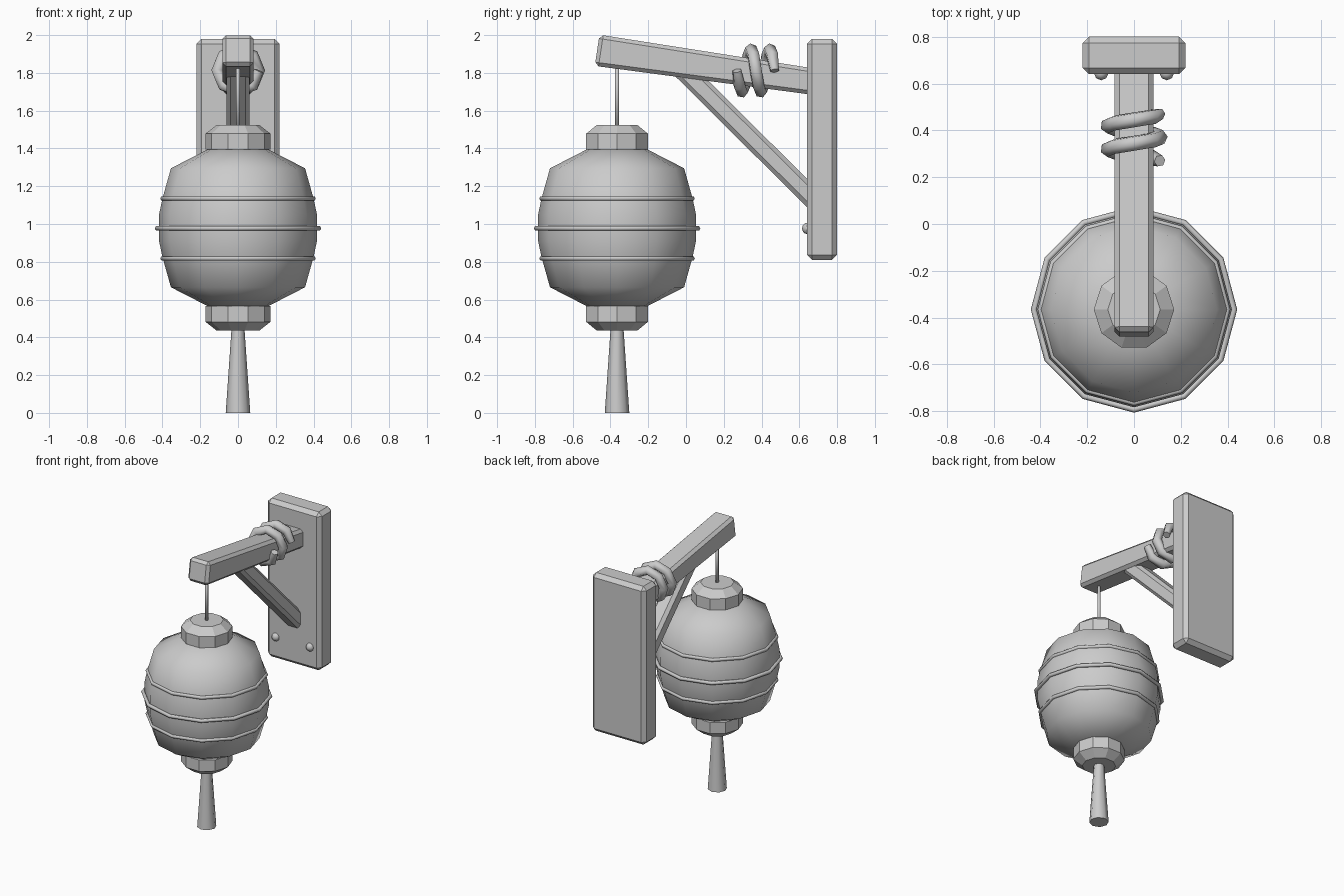
import bpy
import bmesh
from math import cos, sin, pi, tau

cube = bpy.data.objects.get("Cube")
if cube:
    bpy.data.objects.remove(cube, do_unlink=True)

LANTERN_Y = -0.365

grey = bpy.data.materials.new("plain grey")
grey.use_nodes = True
grey.diffuse_color = (0.6, 0.6, 0.6, 1)
grey.node_tree.nodes["Principled BSDF"].inputs["Base Color"].default_value = (0.6, 0.6, 0.6, 1)


def finish(name, bm, smooth=False, bevel=0):
    """Turn a bmesh into a named object, with optional chamfered edges."""
    if bevel:
        bmesh.ops.bevel(bm, geom=bm.edges[:], offset=bevel, segments=1, affect='EDGES')
    bmesh.ops.recalc_face_normals(bm, faces=bm.faces[:])
    for face in bm.faces:
        face.smooth = smooth
    mesh = bpy.data.meshes.new(name)
    bm.to_mesh(mesh)
    bm.free()
    mesh.materials.append(grey)
    obj = bpy.data.objects.new(name, mesh)
    bpy.context.collection.objects.link(obj)
    return obj


def beam(name, outline, half_width, bevel):
    """Extrude a side outline of (y, z) points across x."""
    bm = bmesh.new()
    face = bm.faces.new([bm.verts.new((-half_width, y, z)) for y, z in outline])
    out = bmesh.ops.extrude_face_region(bm, geom=[face])
    moved = [v for v in out["geom"] if isinstance(v, bmesh.types.BMVert)]
    bmesh.ops.translate(bm, verts=moved, vec=(2 * half_width, 0, 0))
    return finish(name, bm, bevel=bevel)


def lathe(name, profile, sides, smooth=False, closed=False):
    """Spin (radius, z) points round the lantern axis."""
    bm = bmesh.new()
    rings = [[bm.verts.new((r * cos(tau * i / sides), LANTERN_Y + r * sin(tau * i / sides), z))
              for i in range(sides)] for r, z in profile]
    pairs = list(zip(rings, rings[1:]))
    if closed:
        pairs.append((rings[-1], rings[0]))
    else:
        bm.faces.new(rings[0])
        bm.faces.new(rings[-1])
    for low, high in pairs:
        for i in range(sides):
            j = (i + 1) % sides
            bm.faces.new((low[i], low[j], high[j], high[i]))
    return finish(name, bm, smooth)


# Wall plate, sloping arm and diagonal brace
beam("wall_plate", [(0.64, 0.81), (0.80, 0.81), (0.80, 1.98), (0.64, 1.98)], 0.22, 0.027)
beam("arm", [(-0.483, 1.837), (0.70, 1.68), (0.70, 1.82), (-0.458, 2.002)], 0.083, 0.02)
beam("brace", [(-0.09, 1.815), (0.70, 1.03), (0.70, 1.18), (0.07, 1.807)], 0.062, 0.022)

# Bolts on the lower part of the plate
for side, x in (("left", 0.14), ("right", -0.14)):
    bm = bmesh.new()
    bmesh.ops.create_uvsphere(bm, u_segments=8, v_segments=6, radius=0.031)
    bmesh.ops.translate(bm, verts=bm.verts[:], vec=(x, 0.645, 0.977))
    finish("bolt_" + side, bm, smooth=True)

# Rope wound twice round the arm
curve = bpy.data.curves.new("rope", 'CURVE')
curve.dimensions = '3D'
curve.bevel_depth = 0.034
curve.bevel_resolution = 1
curve.use_fill_caps = True
spline = curve.splines.new('POLY')
steps = 16
spline.points.add(steps)
for i, point in enumerate(spline.points):
    a = -i * pi / 4
    point.co = (0.11 * cos(a), 0.27 + 0.2 * i / steps, 1.812 + 0.11 * sin(a), 1)
    point.radius = 0.75 if i in (0, steps) else 1
curve.materials.append(grey)
rope = bpy.data.objects.new("rope", curve)
bpy.context.collection.objects.link(rope)

# Hanging cord
lathe("cord", [(0.011, 1.50), (0.011, 1.87)], 8, smooth=True)

# Lantern body, mirrored about its middle height
half = [(0.418, 0.07), (0.40, 0.155), (0.355, 0.315), (0.16, 0.415)]
middle = 0.98
body = [(r, middle - h) for r, h in reversed(half)] + [(r, middle + h) for r, h in half]
lathe("lantern_body", body, 12, smooth=True)

# Thin hoops round the body
for name, radius, z in (("upper_hoop", 0.399, 1.135), ("middle_hoop", 0.428, 0.977),
                        ("lower_hoop", 0.399, 0.818)):
    section = [(radius + 0.013 * cos(k * tau / 6), z + 0.013 * sin(k * tau / 6)) for k in range(6)]
    lathe(name, section, 12, smooth=True, closed=True)

# Faceted end caps
lathe("top_cap", [(0.172, 1.395), (0.172, 1.478), (0.112, 1.525)], 10)
lathe("bottom_cap", [(0.112, 0.435), (0.172, 0.482), (0.172, 0.565)], 10)

# Tassel
tassel = lathe("tassel", [(0.065, 0), (0.034, 0.45)], 8, smooth=True)
for face in tassel.data.polygons:
    face.use_smooth = len(face.vertices) == 4
